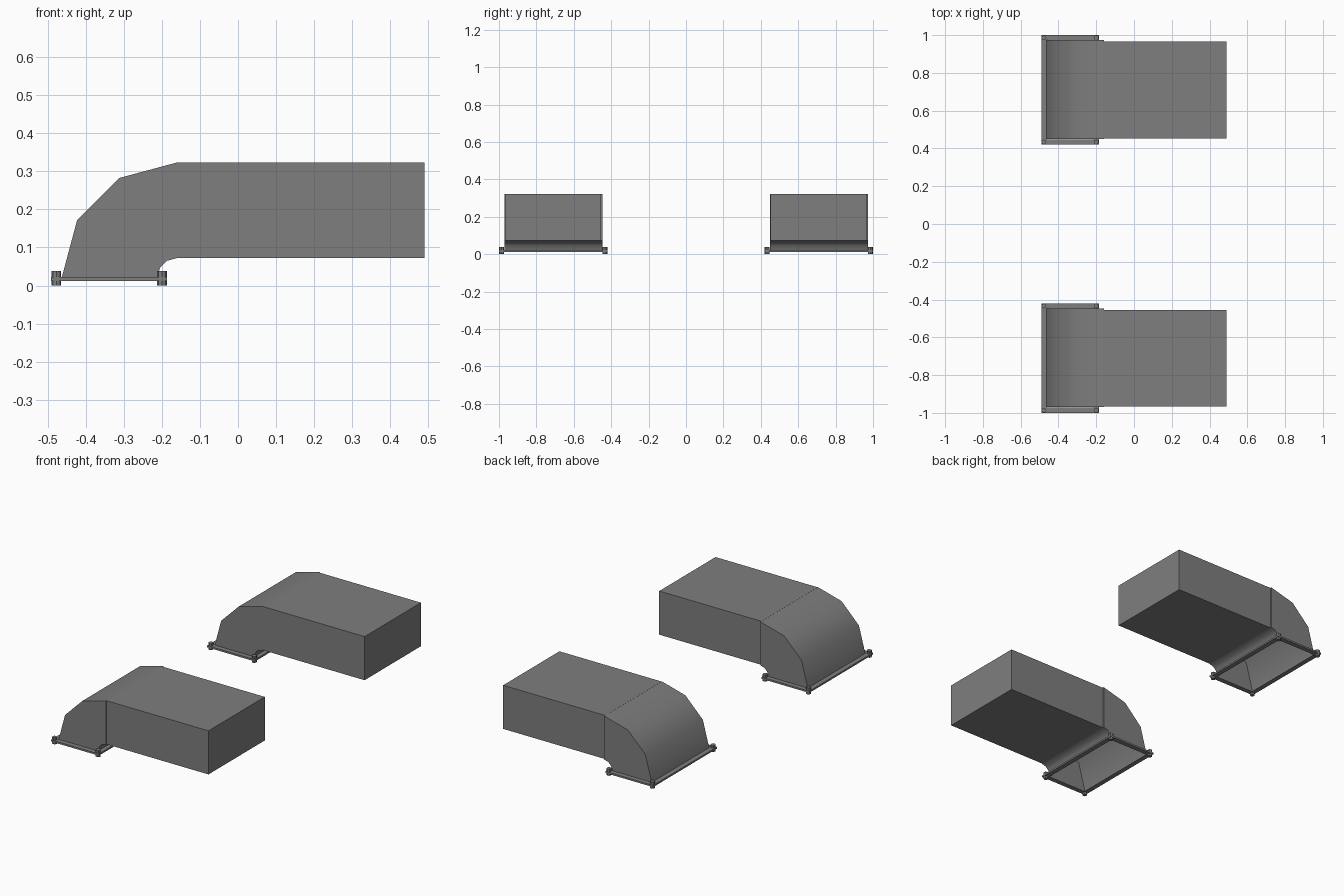
import bpy, bmesh, math

old = bpy.data.objects.get("Cube")
if old:
    bpy.data.objects.remove(old, do_unlink=True)


def make_material(name, value):
    mat = bpy.data.materials.new(name)
    mat.use_nodes = True
    color = (value, value, value, 1)
    mat.diffuse_color = color
    mat.node_tree.nodes["Principled BSDF"].inputs["Base Color"].default_value = color
    return mat


METAL = make_material("duct grey", 0.21)


def finish(bm, name, smooth=0):
    mesh = bpy.data.meshes.new(name)
    bm.to_mesh(mesh)
    bm.free()
    obj = bpy.data.objects.new(name, mesh)
    bpy.context.collection.objects.link(obj)
    mesh.materials.append(METAL)
    if smooth:
        bpy.ops.object.select_all(action="DESELECT")
        obj.select_set(True)
        bpy.context.view_layer.objects.active = obj
        bpy.ops.object.shade_smooth_by_angle(angle=math.radians(smooth))
    return obj


def add_box(bm, low, high):
    verts = bmesh.ops.create_cube(bm, size=1)["verts"]
    for v in verts:
        v.co = [a + (c + 0.5) * (b - a) for a, b, c in zip(low, high, v.co)]


def add_duct(side, y0):
    # Straight rectangular run
    bm = bmesh.new()
    add_box(bm, (-0.162, y0 + 0.033, 0.072), (0.489, y0 + 0.545, 0.323))
    finish(bm, side + "_straight_duct")

    # Quarter-turn elbow, open at the bottom
    bm = bmesh.new()
    rings = []
    for i in range(4):
        a = math.radians(30 * i)
        ring = []
        for r, y in ((0.303, 0.03), (0.303, 0.553), (0.052, 0.553), (0.052, 0.03)):
            ring.append(bm.verts.new((-0.16 - r * math.cos(a), y0 + y, 0.02 + r * math.sin(a))))
        rings.append(ring)
    for lower, upper in zip(rings, rings[1:]):
        for j in range(4):
            k = (j + 1) % 4
            bm.faces.new((lower[j], upper[j], upper[k], lower[k]))
    bm.faces.new(rings[-1])
    bmesh.ops.recalc_face_normals(bm, faces=bm.faces)
    finish(bm, side + "_elbow", 35)

    # Flange frame around the opening
    bm = bmesh.new()
    x0, x1, y1 = -0.491, -0.186, y0 + 0.58
    z0, z1, w = 0.012, 0.022, 0.028
    for xa, xb in ((x0, x0 + w), (x1 - w, x1)):
        add_box(bm, (xa, y0, z0), (xb, y1, z1))
    for ya, yb in ((y0, y0 + w), (y1 - w, y1)):
        add_box(bm, (x0 + w, ya, z0), (x1 - w, yb, z1))
    finish(bm, side + "_flange")

    # Corner bolts
    bm = bmesh.new()
    for x in (-0.477, -0.2):
        for y in (y0 + 0.014, y1 - 0.014):
            bolt = bmesh.ops.create_cone(bm, cap_ends=True, segments=8,
                                         radius1=0.013, radius2=0.013, depth=0.038)
            bmesh.ops.translate(bm, verts=bolt["verts"], vec=(x, y, 0.019))
    finish(bm, side + "_flange_bolts")


add_duct("front", -1.0)
add_duct("back", 0.42)
